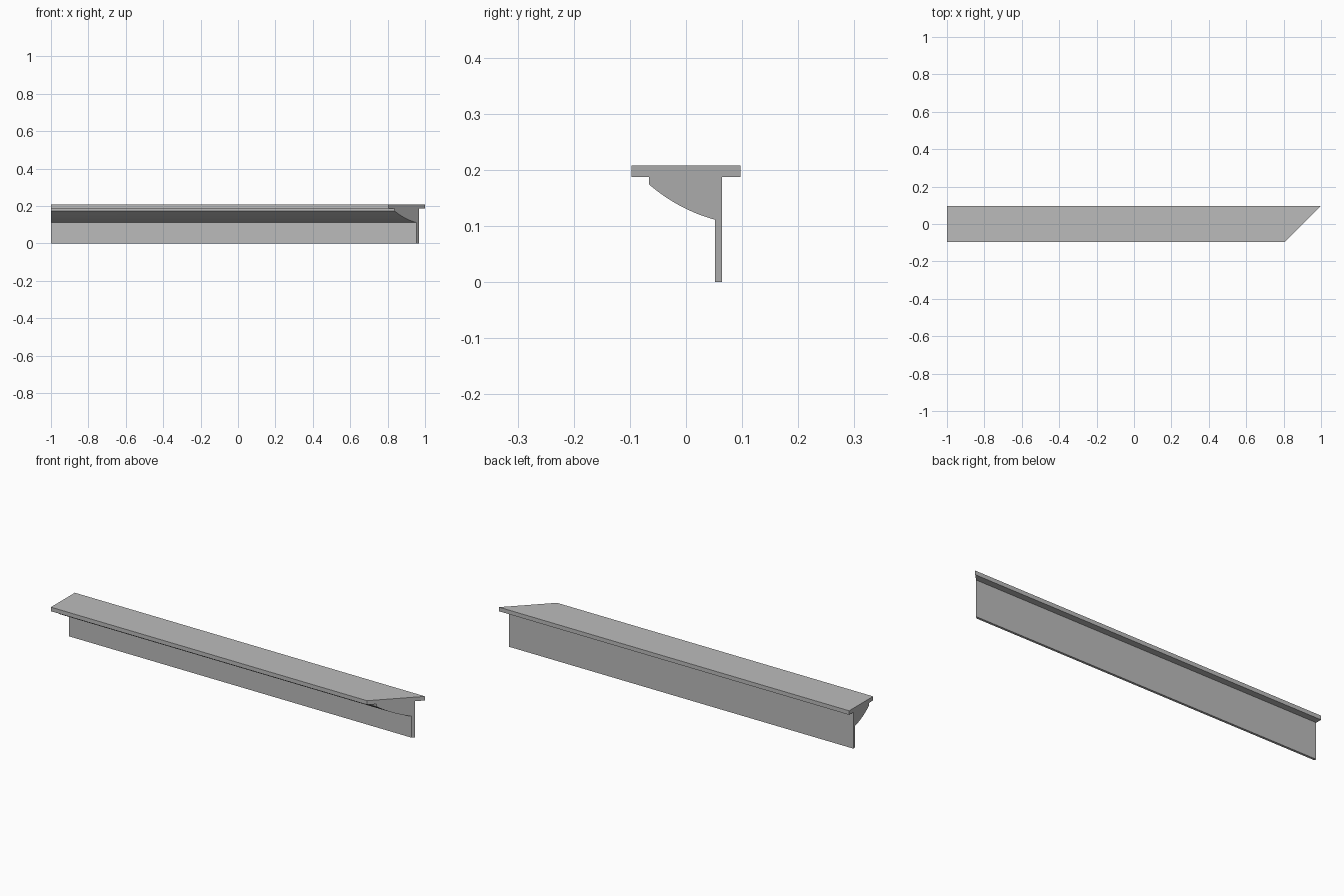
import bpy
import bmesh
import math
from mathutils import Vector

cube = bpy.data.objects.get("Cube")
if cube:
    bpy.data.objects.remove(cube, do_unlink=True)

# One flat grey for the whole moulding
grey = bpy.data.materials.new("plain_grey")
grey.use_nodes = True
colour = (0.5, 0.5, 0.5, 1)
grey.diffuse_color = colour
grey.node_tree.nodes["Principled BSDF"].inputs["Base Color"].default_value = colour

HALF = 0.0975               # half depth of the top shelf
TOP, UNDER = 0.208, 0.187   # shelf top and underside
BACK, FACE = 0.064, 0.052   # back and front of the upright board
NOSE = -0.066               # front of the curved bracket


def curve_points(a, b, c, steps=14):
    """Points on a quadratic curve from a to c, pulled towards b."""
    a, b, c = Vector(a), Vector(b), Vector(c)
    return [a.lerp(b, i / steps).lerp(b.lerp(c, i / steps), i / steps)
            for i in range(steps + 1)]


def mitre_x(y):
    """The left end is cut at 45 degrees."""
    return 1 - HALF + y


# Cross-section in y, z: shelf, curved underside, upright board
section = [(HALF, UNDER), (HALF, TOP), (-HALF, TOP), (-HALF, UNDER), (NOSE, UNDER)]
section += [tuple(p) for p in curve_points((NOSE, 0.174), (-0.0125, 0.1286), (FACE, 0.111))]
section += [(FACE, 0), (BACK, 0), (BACK, UNDER)]

# Sweep the section from the square end to the mitred end
bm = bmesh.new()
square_end = [bm.verts.new((-1, y, z)) for y, z in section]
mitred_end = [bm.verts.new((mitre_x(y), y, z)) for y, z in section]
bm.faces.new(square_end)
bm.faces.new(mitred_end[::-1])
for i in range(len(section)):
    j = (i + 1) % len(section)
    bm.faces.new((square_end[i], mitred_end[i], mitred_end[j], square_end[j]))
bmesh.ops.recalc_face_normals(bm, faces=bm.faces)

mesh = bpy.data.meshes.new("cornice_moulding")
bm.to_mesh(mesh)
bm.free()
mesh.materials.append(grey)
moulding = bpy.data.objects.new("cornice_moulding", mesh)
bpy.context.collection.objects.link(moulding)

# Smooth the curved underside, keep all other edges sharp
bpy.ops.object.select_all(action='DESELECT')
moulding.select_set(True)
bpy.context.view_layer.objects.active = moulding
bpy.ops.object.shade_smooth_by_angle(angle=math.radians(15))
